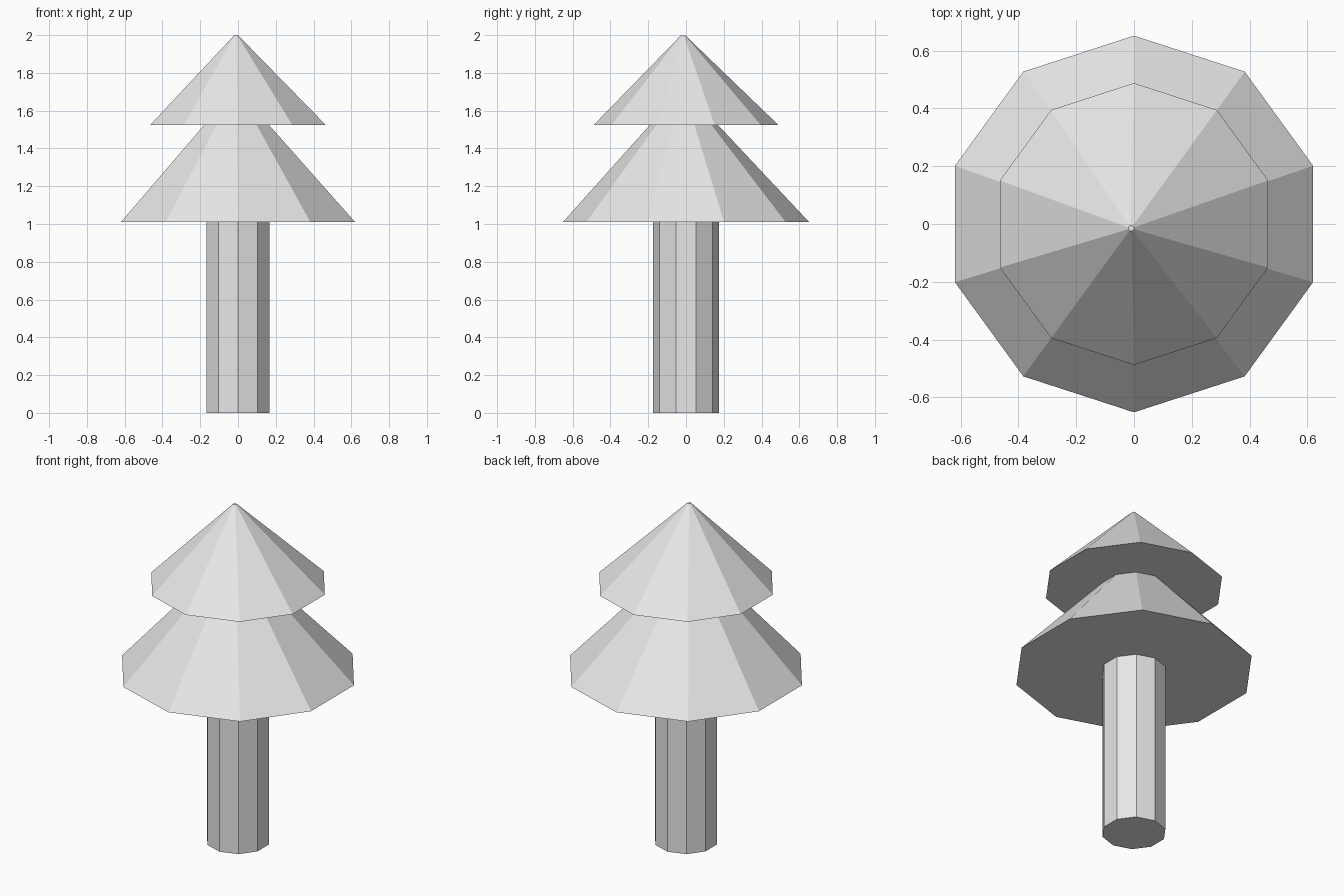
import bpy
import bmesh
from math import sin, cos, pi

if "Cube" in bpy.data.objects:
    bpy.data.objects.remove(bpy.data.objects["Cube"], do_unlink=True)

SIDES = 10

grey = bpy.data.materials.new("plain grey")
grey.use_nodes = True
grey.diffuse_color = (0.8, 0.8, 0.8, 1)
grey.node_tree.nodes["Principled BSDF"].inputs["Base Color"].default_value = (0.8, 0.8, 0.8, 1)


def ring(bm, radius, z, offset):
    """Ten-sided ring with a corner on the y axis."""
    return [bm.verts.new((offset[0] + radius * sin(2 * pi * i / SIDES),
                          offset[1] + radius * cos(2 * pi * i / SIDES), z))
            for i in range(SIDES)]


def tapered(name, bottom_radius, bottom_z, top_radius, top_z, lean=(0, 0)):
    """Flat-shaded capped frustum whose top may lean off centre."""
    bm = bmesh.new()
    low = ring(bm, bottom_radius, bottom_z, (0, 0))
    high = ring(bm, top_radius, top_z, lean)
    bm.faces.new(low)
    bm.faces.new(high)
    for i in range(SIDES):
        j = (i + 1) % SIDES
        bm.faces.new((low[i], low[j], high[j], high[i]))
    bmesh.ops.recalc_face_normals(bm, faces=bm.faces)
    mesh = bpy.data.meshes.new(name)
    bm.to_mesh(mesh)
    bm.free()
    mesh.materials.append(grey)
    obj = bpy.data.objects.new(name, mesh)
    bpy.context.collection.objects.link(obj)
    return obj


# Trunk
tapered("trunk", 0.174, 0, 0.174, 1.03)

# Foliage tiers, the lower one running up inside the upper one
tip_lean = (-0.01, -0.015)
tapered("lower_foliage", 0.652, 1.01, 0.01, 1.71, tip_lean)
tapered("upper_foliage", 0.488, 1.525, 0.01, 2.0, tip_lean)
